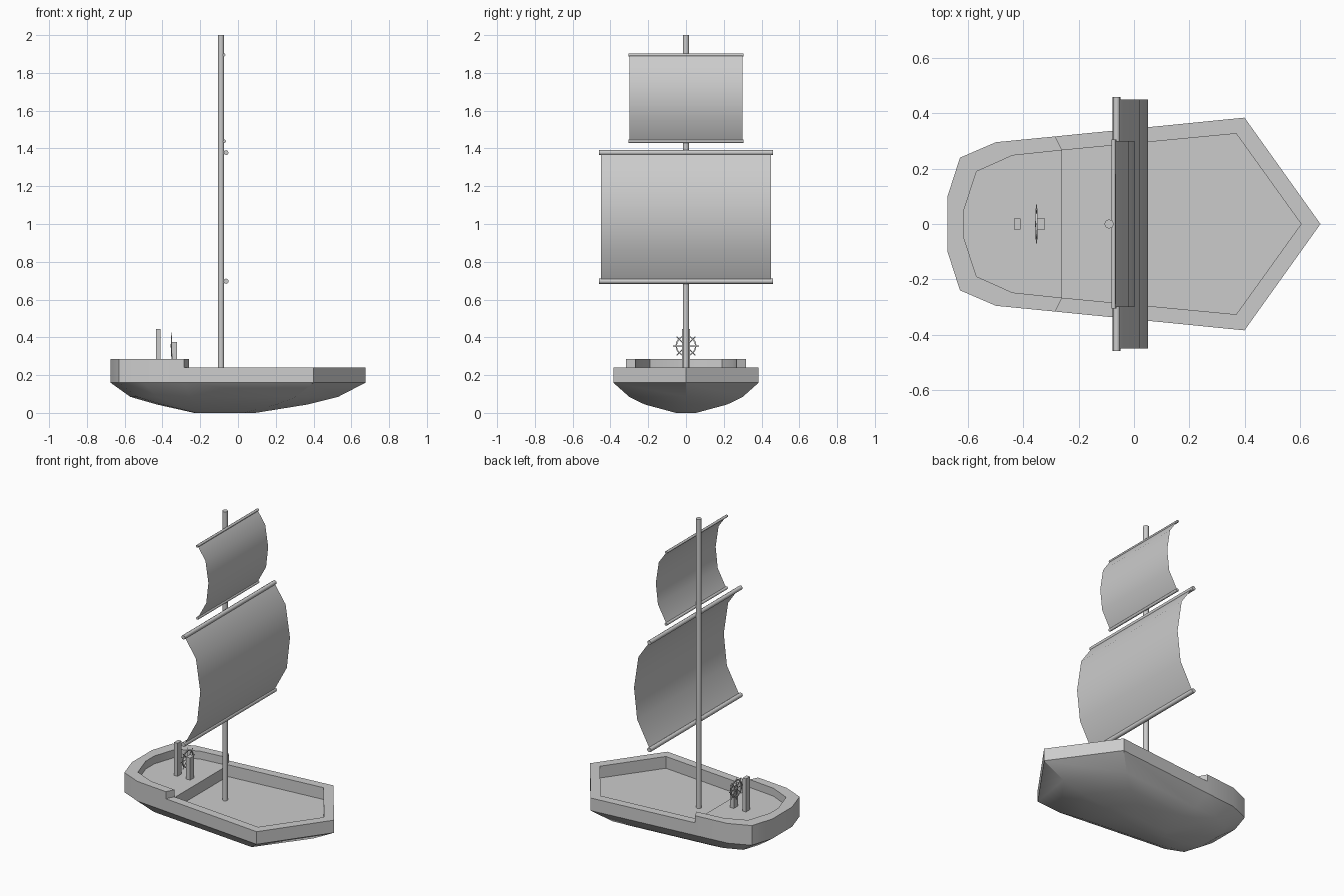
import bpy, bmesh, math
from mathutils import Vector, Matrix

if "Cube" in bpy.data.objects:
    bpy.data.objects.remove(bpy.data.objects["Cube"])

def make(name, bm, smooth=None):
    bmesh.ops.recalc_face_normals(bm, faces=bm.faces[:])
    me = bpy.data.meshes.new(name)
    bm.to_mesh(me)
    bm.free()
    ob = bpy.data.objects.new(name, me)
    bpy.context.collection.objects.link(ob)
    if smooth:
        bpy.ops.object.select_all(action='DESELECT')
        ob.select_set(True)
        bpy.context.view_layer.objects.active = ob
        bpy.ops.object.shade_smooth_by_angle(angle=math.radians(smooth))
    return ob

def loft(bm, rings, closed=True):
    """Join rings of equal point count with quads; return the vertex rings."""
    vs = [[bm.verts.new(p) for p in r] for r in rings]
    n = len(vs[0])
    for a, b in zip(vs, vs[1:]):
        for i in range(n if closed else n - 1):
            j = (i + 1) % n
            bm.faces.new((a[i], a[j], b[j], b[i]))
    return vs

def rod(bm, a, b, r, sides=8):
    a, b = Vector(a), Vector(b)
    d = b - a
    m = Matrix.Translation((a + b) / 2) @ d.to_track_quat('Z', 'Y').to_matrix().to_4x4()
    bmesh.ops.create_cone(bm, cap_ends=True, segments=sides, radius1=r, radius2=r,
                          depth=d.length, matrix=m)

def box(name, x0, x1, y, z0, z1):
    bm = bmesh.new()
    bmesh.ops.create_cube(bm, size=1, matrix=Matrix.Translation(((x0 + x1) / 2, 0, (z0 + z1) / 2))
                          @ Matrix.Diagonal((x1 - x0, 2 * y, z1 - z0, 1)))
    make(name, bm)

# Half outlines of the hull, seen from above, stern to bow
outer_half = [(-.675, .10), (-.63, .24), (-.50, .296), (-.285, .317), (.40, .385)]
inner_half = [(-.618, .043), (-.57, .19), (-.44, .248), (-.26, .267), (.37, .327)]

def full(half, bow):
    return half + [(bow, 0)] + [(x, -y) for x, y in reversed(half)]

outer, inner = full(outer_half, .675), full(inner_half, .605)

# Hull shell with rim, inner wall and main deck
rings = [[(x * sx + cx, y * sy, z) for x, y in outer] for z, sx, sy, cx in
         ((0, .24, .14, -.07), (.045, .595, .57, -.03), (.085, .815, .78, -.02),
          (.16, 1, 1, 0), (.24, 1, 1, 0))]
rings += [[(x, y, z) for x, y in inner] for z in (.24, .165)]
bm = bmesh.new()
v = loft(bm, rings)
bm.faces.new(v[0])
bm.faces.new(v[-1])
make("hull", bm, 30)

# Raised stern rail, running from one side round to the other
def aft(half):
    return list(reversed(half[:4])) + [(x, -y) for x, y in half[:4]]

ao, ai = aft(outer_half), aft(inner_half)
bm = bmesh.new()
v = loft(bm, [[(x, y, .24) for x, y in ao], [(x, y, .285) for x, y in ao],
              [(x, y, .285) for x, y in ai], [(x, y, .235) for x, y in ai]], closed=False)
for k in (0, -1):
    bm.faces.new([r[k] for r in v])
make("stern_rail", bm, 30)

# Quarterdeck with its step down to the main deck
bm = bmesh.new()
v = [bm.verts.new((x, y, .235)) for x, y in ai]
low = [bm.verts.new((x, y, .165)) for x, y in (ai[0], ai[-1])]
bm.faces.new(v)
bm.faces.new((v[0], v[-1], low[1], low[0]))
make("quarterdeck", bm)

# Mast
bm = bmesh.new()
rod(bm, (-.09, 0, .16), (-.09, 0, 2), .017)
make("mast", bm, 50)

# Yards: x, z, half length, radius
for name, x, z, h, r in (("lower_yard_bottom", -.063, .697, .46, .014),
                         ("lower_yard_top", -.063, 1.378, .46, .013),
                         ("upper_yard_bottom", -.072, 1.438, .305, .009),
                         ("upper_yard_top", -.074, 1.895, .305, .008)):
    bm = bmesh.new()
    rod(bm, (x, -h, z), (x, h, z), r)
    make(name, bm, 50)

# Billowing single-sheet sails
belly = ((0, 0), (.17, .72), (.47, 1), (.76, .80), (1, 0))
for name, x, bulge, h, z0, z1 in (("main_sail", -.06, .11, .45, .70, 1.378),
                                  ("top_sail", -.072, .074, .30, 1.44, 1.893)):
    bm = bmesh.new()
    loft(bm, [[(x + bulge * b, y, z1 + (z0 - z1) * t) for y in (-h, h)] for t, b in belly], closed=False)
    make(name, bm, 60)

# Helm: back post, wheel stand and spoked wheel
box("helm_post", -.435, -.411, .02, .23, .445)
box("wheel_stand", -.35, -.322, .02, .23, .375)
c = Vector((-.353, 0, .355))
bm = bmesh.new()
N, M = 16, 4
tor = []
for i in range(N + 1):
    a = 2 * math.pi * i / N
    d = Vector((0, math.cos(a), math.sin(a)))
    tor.append([c + d * (.052 + .005 * math.cos(b)) + Vector((.004 * math.sin(b), 0, 0))
                for b in (2 * math.pi * (j + .5) / M for j in range(M))])
loft(bm, tor)
bmesh.ops.remove_doubles(bm, verts=bm.verts[:], dist=1e-5)
for i in range(4):
    a = math.pi * i / 4
    d = Vector((0, math.cos(a), math.sin(a))) * .07
    rod(bm, c - d, c + d, .0025, 6)
rod(bm, c - Vector((.005, 0, 0)), c + Vector((.006, 0, 0)), .01)
make("steering_wheel", bm)
